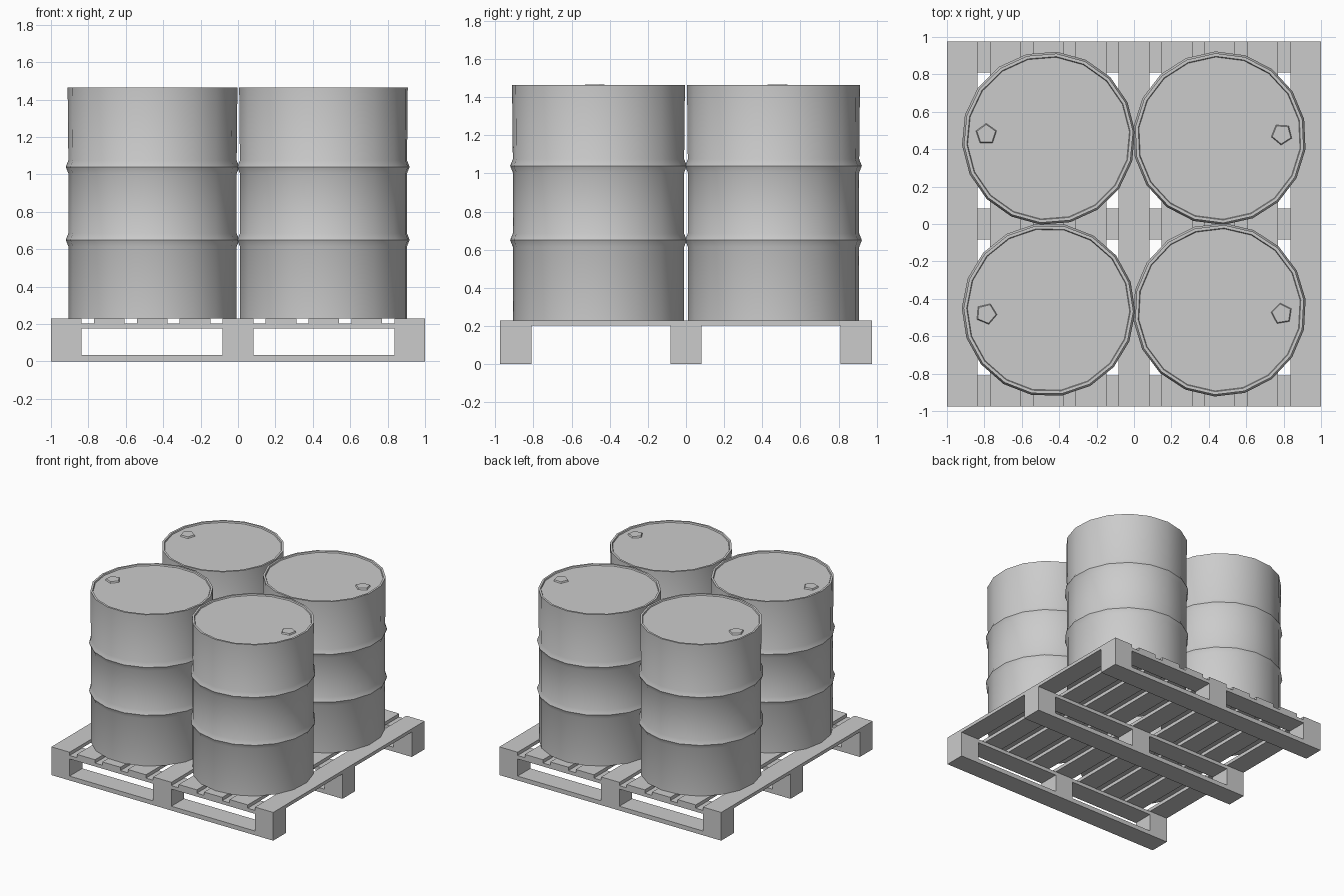
import bpy, bmesh, math
from mathutils import Matrix

cube = bpy.data.objects.get("Cube")
if cube:
    bpy.data.objects.remove(cube, do_unlink=True)


def material(name, rgb):
    m = bpy.data.materials.new(name)
    m.use_nodes = True
    m.diffuse_color = (*rgb, 1)
    m.node_tree.nodes["Principled BSDF"].inputs["Base Color"].default_value = (*rgb, 1)
    return m


grey = material("plain grey", (0.6, 0.6, 0.6))


def add_object(name, bm):
    bmesh.ops.recalc_face_normals(bm, faces=bm.faces)
    mesh = bpy.data.meshes.new(name)
    bm.to_mesh(mesh)
    bm.free()
    mesh.materials.append(grey)
    obj = bpy.data.objects.new(name, mesh)
    bpy.context.collection.objects.link(obj)
    return obj


def box(name, x, y, z):
    """Box from (low, high) limits on each axis."""
    bm = bmesh.new()
    bmesh.ops.create_cube(bm, size=1)
    for v in bm.verts:
        v.co = [lo + (c + 0.5) * (hi - lo) for c, (lo, hi) in zip(v.co, (x, y, z))]
    return add_object(name, bm)


def lathe(name, profile, sides, centre, turn=0.0):
    """Solid of revolution from (radius, height) points, closed at both ends."""
    bm = bmesh.new()
    rings = []
    for r, z in profile:
        rings.append([bm.verts.new((r * math.cos(a), r * math.sin(a), z))
                      for a in (turn + math.tau * i / sides for i in range(sides))])
    for low, high in zip(rings, rings[1:]):
        for i in range(sides):
            j = (i + 1) % sides
            bm.faces.new((low[i], low[j], high[j], high[i]))
    bm.faces.new(rings[0][::-1])
    bm.faces.new(rings[-1])
    bm.transform(Matrix.Translation((*centre, 0)))
    return add_object(name, bm)


# Pallet sizes
WIDE, DEEP, HALF = 1.0, 0.975, 0.082
DECK_LOW, DECK_TOP = 0.203, 0.23

# Pallet runners: bottom board, three blocks and top board in each row
for row, y in (("front", -DEEP + HALF), ("middle", 0), ("back", DEEP - HALF)):
    span = (y - HALF, y + HALF)
    box(row + "_bottom_board", (-WIDE, WIDE), span, (0, 0.035))
    box(row + "_top_board", (-WIDE, WIDE), span, (0.175, DECK_LOW))
    for side, x in (("right", -WIDE + HALF), ("centre", 0), ("left", WIDE - HALF)):
        box(f"{row}_{side}_block", (x - HALF, x + HALF), span, (0.035, 0.175))

# Pallet deck slats, evenly spaced
for i in range(9):
    x = (i - 4) * (WIDE - HALF) / 4
    box(f"deck_slat_{i + 1}", (x - HALF, x + HALF), (-DEEP, DEEP), (DECK_LOW, DECK_TOP))

# Drums with two rolling hoops, a shallow recessed lid and a bung
R = 0.45
drum_profile = [(R, DECK_TOP)]
for hoop in (0.65, 1.04):
    drum_profile += [(R, hoop - 0.035), (R + 0.014, hoop), (R, hoop + 0.035)]
drum_profile += [(R + 0.004, 1.465), (R - 0.012, 1.465), (R - 0.016, 1.455)]

for sx, side in ((-1, "right"), (1, "left")):
    for sy, end in ((-1, "front"), (1, "back")):
        centre = (sx * 0.457, sy * 0.459)
        turn = 0.1 + 0.07 * sx + 0.05 * sy
        drum = lathe(f"{end}_{side}_drum", drum_profile, 18, centre, turn)
        bpy.ops.object.select_all(action="DESELECT")
        drum.select_set(True)
        bpy.context.view_layer.objects.active = drum
        bpy.ops.object.shade_smooth_by_angle(angle=math.radians(35))
        lathe(f"{end}_{side}_bung", [(0.058, 1.455), (0.052, 1.466)], 5,
              (sx * 0.79, sy * 0.48), turn * 4)
